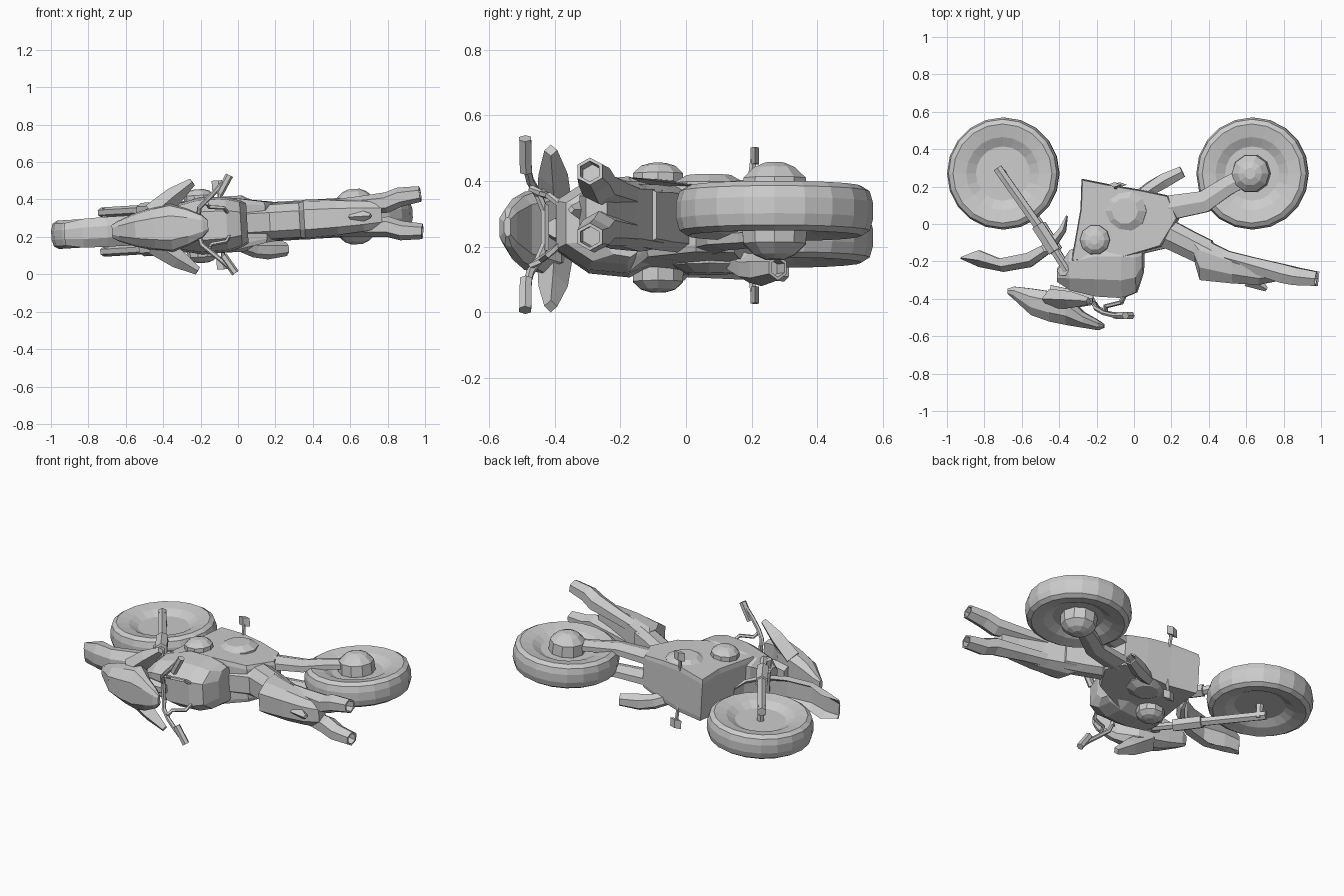
import bpy, bmesh, math
from mathutils import Vector, Matrix

# Local frame: x along the bike, -y towards its top, z across its width.
# The bike lies on its side, so everything is tilted a little and lifted.
POSE = Matrix.Translation((0, 0, 0.27)) @ Matrix.Rotation(-0.061, 4, 'Y')


def skin(name, rings):
    """Bridge equal-length rings of points and cap both ends."""
    bm = bmesh.new()
    vr = [[bm.verts.new(POSE @ Vector(p)) for p in r] for r in rings]
    n = len(vr[0])
    for a, b in zip(vr, vr[1:]):
        for i in range(n):
            j = (i + 1) % n
            bm.faces.new((a[i], a[j], b[j], b[i]))
    bm.faces.new(vr[0][::-1])
    bm.faces.new(vr[-1])
    bmesh.ops.recalc_face_normals(bm, faces=bm.faces)
    me = bpy.data.meshes.new(name)
    bm.to_mesh(me)
    bm.free()
    ob = bpy.data.objects.new(name, me)
    bpy.context.collection.objects.link(ob)
    return ob


def lathe(name, cx, cy, profile, n):
    """Turn (radius, z) points about an axis along z."""
    skin(name, [[(cx + r * math.cos(math.tau * i / n),
                  cy + r * math.sin(math.tau * i / n), z)
                 for i in range(n)] for r, z in profile])


def both(half):
    """Mirror a half lathe profile to the other side."""
    return half + [(r, -z) for r, z in half[::-1]]


def tube(name, path, radii, n=6, flat=1.0, hollow=0.0):
    """Sweep a polygon along a path; hollow sinks the far end."""
    P = [Vector(p) for p in path]
    rings = []
    for i, p in enumerate(P):
        d = (P[min(i + 1, len(P) - 1)] - P[max(i - 1, 0)]).normalized()
        ref = Vector((0, 1, 0)) if abs(d.y) < 0.9 else Vector((1, 0, 0))
        a = d.cross(ref).normalized()
        b = a.cross(d)
        rings.append([p + radii[i] * (math.cos(t) * a + flat * math.sin(t) * b)
                      for t in (math.tau * k / n for k in range(n))])
    if hollow:
        lip = [P[-1] + (v - P[-1]) * 0.75 for v in rings[-1]]
        rings += [lip, [v - d * hollow for v in lip]]
    return skin(name, rings)


def loft(name, sections):
    """Octagonal sections (x, y_top, y_bottom, half_width)."""
    rings = []
    for x, y0, y1, w in sections:
        h = y1 - y0
        half = [(y0, 0.5), (y0 + 0.3 * h, 0.92), (y0 + 0.7 * h, 1), (y1, 0.75)]
        rings.append([(x, y, w * k) for y, k in half] +
                     [(x, y, -w * k) for y, k in half[::-1]])
    skin(name, rings)


def slab(name, pts, inset):
    """Profile of (x, y, half_width), chamfered on both flat sides."""
    cx, cy = (sum(p[i] for p in pts) / len(pts) for i in (0, 1))
    skin(name, [[(cx + (x - cx) * k, cy + (y - cy) * k, w * f) for x, y, w in pts]
                for k, f in ((inset, -1), (1, -0.8), (1, 0.8), (inset, 1))])


# Wheels with dished sides
wheel = both([(0.02, 0.035), (0.145, 0.035), (0.195, 0.062), (0.265, 0.076), (0.29, 0.06), (0.3, 0.025)])
lathe("front_wheel", -0.70, 0.27, wheel, 20)
lathe("rear_wheel", 0.635, 0.27, wheel, 20)

# Domed rear hub
lathe("rear_hub", 0.63, 0.27, both([(0.03, 0.148), (0.065, 0.133), (0.1, 0.1), (0.105, 0.04)]), 10)

# Engine block, narrowing to the rear, with side covers
slab("engine_body", [(-0.275, 0.24, 0.13), (-0.1, 0.205, 0.14), (0.05, 0.18, 0.125), (0.19, 0.15, 0.1),
                     (0.24, 0.03, 0.1), (0.15, -0.12, 0.11), (-0.05, -0.18, 0.145),
                     (-0.33, -0.2, 0.13), (-0.28, 0.08, 0.14)], 0.97)
lathe("engine_cover", -0.04, 0.07, both([(0.07, 0.15), (0.115, 0.125)]), 10)
lathe("side_dome", -0.20, -0.085, both([(0.025, 0.197), (0.055, 0.188), (0.08, 0.165), (0.082, 0.1)]), 10)

# Fuel tank, seat and tail
loft("fuel_tank", [(-0.41, -0.31, -0.24, 0.06), (-0.34, -0.355, -0.14, 0.12),
                   (-0.2, -0.388, -0.08, 0.152), (-0.06, -0.396, -0.08, 0.148),
                   (0.015, -0.365, -0.1, 0.125), (0.05, -0.26, -0.13, 0.105)])
loft("seat", [(0.0, -0.17, 0.03, 0.1), (0.17, -0.13, 0.04, 0.1),
              (0.32, -0.2, -0.04, 0.1), (0.42, -0.26, -0.09, 0.095)])
loft("tail", [(0.33, -0.215, -0.06, 0.1), (0.355, -0.3, -0.07, 0.107), (0.53, -0.318, -0.155, 0.1),
              (0.67, -0.325, -0.21, 0.088), (0.77, -0.305, -0.24, 0.075)])
tube("tail_spike", [(0.62, -0.29, 0), (0.71, -0.35, 0)], [0.05, 0.012], 4)

# Front mudguard: crescent with a ridge, sections (outer x, y, inner x, y, half width)
rings = []
for xo, yo, xi, yi, w in [(-0.93, -0.185, -0.92, -0.175, 0.06), (-0.83, -0.23, -0.83, -0.14, 0.077),
                          (-0.70, -0.256, -0.72, -0.185, 0.08), (-0.55, -0.23, -0.57, -0.155, 0.08),
                          (-0.43, -0.14, -0.47, -0.105, 0.08), (-0.365, -0.04, -0.395, -0.02, 0.065),
                          (-0.355, 0.04, -0.362, 0.045, 0.035)]:
    mx, my = xo * 0.6 + xi * 0.4, yo * 0.6 + yi * 0.4
    rings.append([(xo, yo, w * 0.4), (mx, my, w), (xi, yi, w * 0.95), (mx, my, w * 0.6),
                  (mx, my, -w * 0.6), (xi, yi, -w * 0.95), (mx, my, -w), (xo, yo, -w * 0.4)])
skin("front_mudguard", rings)

# Headlight fairing with raked windscreen
loft("front_fairing", [(-0.675, -0.375, -0.345, 0.035), (-0.64, -0.405, -0.335, 0.055),
                       (-0.55, -0.487, -0.345, 0.09), (-0.45, -0.522, -0.36, 0.115),
                       (-0.36, -0.54, -0.38, 0.13), (-0.27, -0.555, -0.47, 0.1),
                       (-0.19, -0.568, -0.515, 0.06), (-0.16, -0.555, -0.535, 0.03)])
tube("steering_stem", [(-0.45, -0.37, 0), (-0.22, -0.40, 0)], [0.05, 0.03])
for y, x in ((-0.12, -0.46), (-0.25, -0.375)):
    tube("fork_clamp", [(x, y, -0.11), (x, y, 0.11)], [0.03, 0.03], 6)
tube("front_axle", [(-0.70, 0.27, -0.125), (-0.70, 0.27, 0.125)], [0.022, 0.022])
tube("handlebar_centre", [(-0.21, -0.43, -0.07), (-0.21, -0.43, 0.07)], [0.014, 0.014])

# Paired parts on both sides
for s, side in ((1, "left"), (-1, "right")):
    def m(*pts):
        return [(x, y, z * s) for x, y, z in pts]
    tube(side + "_fork", m((-0.725, 0.3, 0.105), (-0.51, -0.005, 0.105), (-0.51, -0.006, 0.105),
                           (-0.42, -0.145, 0.105), (-0.42, -0.146, 0.105), (-0.355, -0.25, 0.1)),
         [0.027, 0.027, 0.038, 0.038, 0.022, 0.022])
    tube(side + "_swingarm", m((0.62, 0.265, 0.075), (0.5, 0.2, 0.075), (0.38, 0.12, 0.07), (0.18, 0.085, 0.065)),
         [0.03, 0.03, 0.035, 0.04], 6, 1.9)
    tube(side + "_fairing_wing", m((-0.45, -0.4, 0.08), (-0.33, -0.405, 0.17), (-0.23, -0.412, 0.238)),
         [0.06, 0.05, 0.022], 4, 0.9)
    tube(side + "_handlebar", m((-0.21, -0.43, 0.05), (-0.2, -0.45, 0.1), (-0.155, -0.475, 0.14),
                                (-0.1, -0.488, 0.19), (-0.05, -0.49, 0.24)), [0.013] * 5)
    tube(side + "_grip", m((-0.09, -0.488, 0.165), (-0.03, -0.49, 0.262)), [0.021, 0.021])
    tube(side + "_lever_bracket", m((-0.05, -0.38, 0.06), (-0.07, -0.42, 0.09), (-0.15, -0.44, 0.1),
                                    (-0.16, -0.475, 0.12)), [0.011] * 4, 5)
    tube(side + "_tail_pipe", m((0.42, -0.16, 0.055), (0.62, -0.215, 0.06), (0.80, -0.265, 0.065),
                                (0.87, -0.28, 0.09), (0.982, -0.293, 0.1)),
         [0.04, 0.045, 0.055, 0.052, 0.042], 6, 1.05, 0.07)
    # Foot peg: stalk and plate
    tube(side + "_peg_stalk", m((-0.09, 0.19, 0.08), (-0.09, 0.205, 0.2)), [0.011, 0.011])
    tube(side + "_peg_plate", m((-0.09, 0.21, 0.187), (-0.09, 0.21, 0.238)), [0.037, 0.037], 4, 0.35)

# Low exhaust on one side
tube("low_exhaust", [(-0.02, 0.12, -0.1), (0.08, 0.19, -0.14), (0.15, 0.23, -0.15), (0.25, 0.28, -0.15)],
     [0.035, 0.045, 0.05, 0.038], 6, 0.9, 0.05)
